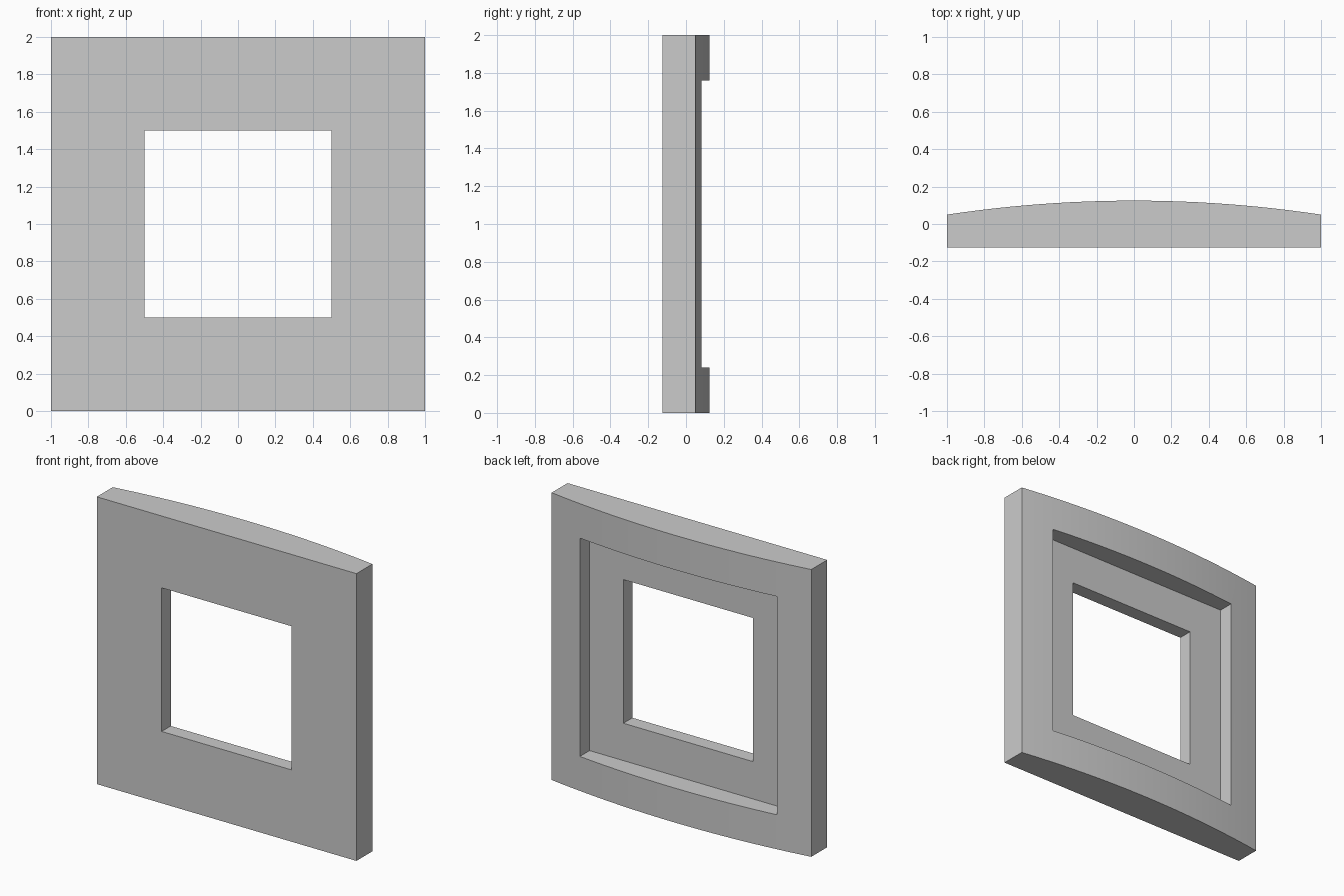
import bpy, bmesh, math
from mathutils import Matrix, Vector

cube = bpy.data.objects.get("Cube")
if cube:
    bpy.data.objects.remove(cube, do_unlink=True)

FRONT, EDGE, CROWN, FLOOR = -0.125, 0.05, 0.125, -0.025
SEGMENTS = 24

grey = bpy.data.materials.new("plain grey")
grey.use_nodes = True
colour = (0.6, 0.6, 0.6, 1)
grey.diffuse_color = colour
grey.node_tree.nodes["Principled BSDF"].inputs["Base Color"].default_value = colour


def make_object(name, bm):
    bmesh.ops.recalc_face_normals(bm, faces=bm.faces)
    mesh = bpy.data.meshes.new(name)
    bm.to_mesh(mesh)
    bm.free()
    mesh.materials.append(grey)
    obj = bpy.data.objects.new(name, mesh)
    bpy.context.collection.objects.link(obj)
    return obj


def box_cutter(name, half, y0, y1):
    bm = bmesh.new()
    size = Matrix.Diagonal((2 * half, y1 - y0, 2 * half, 1))
    bmesh.ops.create_cube(bm, size=1, matrix=Matrix.Translation((0, (y0 + y1) / 2, 1)) @ size)
    obj = make_object(name, bm)
    obj.hide_render = True
    return obj


# Panel: flat front, back bowed in a circular arc, extruded upwards
sag = CROWN - EDGE
radius = (1 + sag * sag) / (2 * sag)
half_angle = math.asin(1 / radius)
profile = [(-1, FRONT), (1, FRONT)]
for i in range(SEGMENTS + 1):
    a = half_angle * (1 - 2 * i / SEGMENTS)
    profile.append((radius * math.sin(a), CROWN - radius + radius * math.cos(a)))

bm = bmesh.new()
base = bm.faces.new([bm.verts.new((x, y, 0)) for x, y in profile])
top = bmesh.ops.extrude_face_region(bm, geom=[base], use_keep_orig=True)["geom"]
bmesh.ops.translate(bm, vec=Vector((0, 0, 2)),
                    verts=[v for v in top if isinstance(v, bmesh.types.BMVert)])
frame = make_object("window_frame", bm)

# Square opening through the panel and wider recess in the back
bpy.context.view_layer.objects.active = frame
for cutter in (box_cutter("recess_cutter", 0.76, FLOOR, 0.5),
               box_cutter("opening_cutter", 0.5, -0.5, 0.6)):
    mod = frame.modifiers.new(cutter.name, "BOOLEAN")
    mod.operation = "DIFFERENCE"
    mod.solver = "EXACT"
    mod.object = cutter
    bpy.ops.object.modifier_apply(modifier=mod.name)
    bpy.data.objects.remove(cutter, do_unlink=True)

# Smooth the bowed back, keep the corners crisp
for o in bpy.context.selected_objects:
    o.select_set(False)
frame.select_set(True)
bpy.ops.object.shade_smooth_by_angle(angle=math.radians(30))
